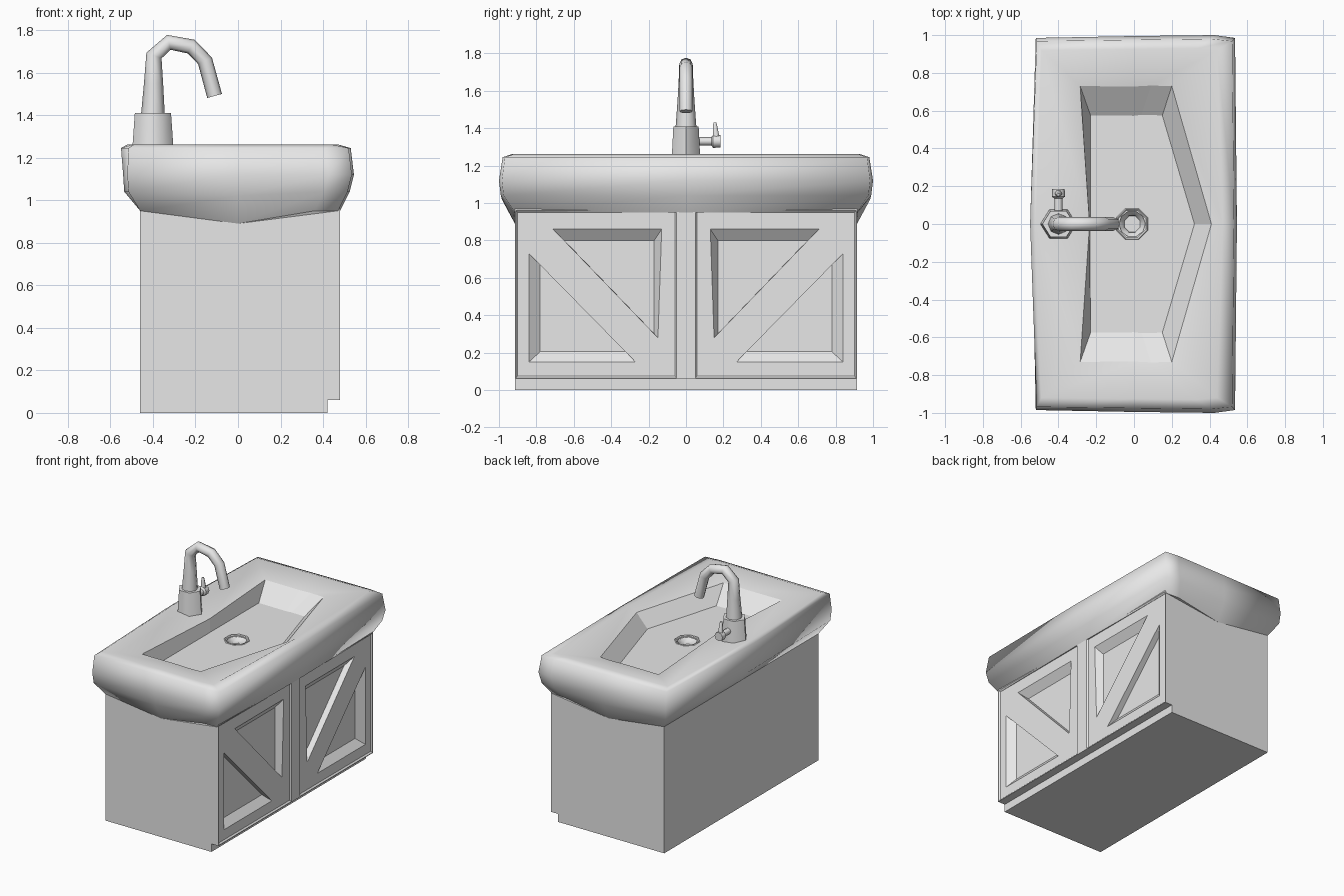
import bpy, bmesh, math
from mathutils import Vector

if "Cube" in bpy.data.objects:
    bpy.data.objects.remove(bpy.data.objects["Cube"])

grey = bpy.data.materials.new("light_grey")
grey.use_nodes = True
grey.diffuse_color = (0.8, 0.8, 0.8, 1)
grey.node_tree.nodes["Principled BSDF"].inputs["Base Color"].default_value = (0.8, 0.8, 0.8, 1)


def finish(name, bm):
    bmesh.ops.recalc_face_normals(bm, faces=bm.faces[:])
    mesh = bpy.data.meshes.new(name)
    bm.to_mesh(mesh)
    bm.free()
    mesh.materials.append(grey)
    obj = bpy.data.objects.new(name, mesh)
    bpy.context.collection.objects.link(obj)
    return obj


def loft(bm, rings, cap_start=True, cap_end=True, smooth_bands=0):
    """Skin a list of equal-length point rings; the first bands may be smooth."""
    loops = [[bm.verts.new(p) for p in ring] for ring in rings]
    n = len(loops[0])
    for band, (a, b) in enumerate(zip(loops, loops[1:])):
        for i in range(n):
            j = (i + 1) % n
            bm.faces.new((a[i], a[j], b[j], b[i])).smooth = band < smooth_bands
    if cap_start:
        bm.faces.new(loops[0])
    if cap_end:
        bm.faces.new(loops[-1])


def circle(center, u, v, ru, rv, sides, turn=0.0):
    c, u, v = Vector(center), Vector(u), Vector(v)
    angles = [turn + math.tau * i / sides for i in range(sides)]
    return [c + u * ru * math.cos(a) + v * rv * math.sin(a) for a in angles]


def carve(target, prisms):
    """Cut tapered prisms, each an outer and an inner (y, z) outline, into the front."""
    bm = bmesh.new()
    for outer, inner, depth in prisms:
        for side in (-1, 1):
            loft(bm, [[(x, side * y, z) for y, z in pts] for x, pts in
                      ((0.52, outer), (target["face_x"], outer), (target["face_x"] - depth, inner))])
    cutter = finish("cutter", bm)
    cutter.hide_render = True
    mod = target.modifiers.new("carve", "BOOLEAN")
    mod.operation, mod.solver, mod.object = "DIFFERENCE", "EXACT", cutter
    bpy.context.view_layer.objects.active = target
    bpy.ops.object.modifier_apply(modifier=mod.name)
    bpy.data.objects.remove(cutter)


def smooth(obj, degrees):
    bpy.ops.object.select_all(action="DESELECT")
    obj.select_set(True)
    bpy.context.view_layer.objects.active = obj
    bpy.ops.object.shade_smooth_by_angle(angle=math.radians(degrees))


# Cabinet with toe kick
profile = [(-0.46, 0), (0.42, 0), (0.42, 0.06), (0.48, 0.06), (0.48, 0.97), (-0.46, 0.97)]
bm = bmesh.new()
loft(bm, [[(x, y, z) for x, z in profile] for y in (-0.915, 0.915)])
cabinet = finish("cabinet", bm)

# Door faces set back from the centre post, then the panels beside each brace
cabinet["face_x"] = 0.48
carve(cabinet, [([(0.05, 0.065), (0.91, 0.065), (0.91, 0.96), (0.05, 0.96)],
                 [(0.06, 0.075), (0.9, 0.075), (0.9, 0.95), (0.06, 0.95)], 0.01)])
cabinet["face_x"] = 0.47
carve(cabinet, [([(0.84, 0.73), (0.84, 0.15), (0.27, 0.15)],
                 [(0.78, 0.67), (0.78, 0.205), (0.324, 0.205)], 0.045),
                ([(0.71, 0.86), (0.13, 0.86), (0.15, 0.28)],
                 [(0.65, 0.8), (0.17, 0.8), (0.17, 0.302)], 0.045)])


# Basin: mirrored rings running from the underside, over the rim, to the drain hole
def basin_ring(front, corner, shoulder, side, back_corner, back):
    half = [front, corner, shoulder, side, back_corner, back]
    return half + [(x, -y, z) for x, y, z in half[-2:0:-1]]


def outline(xf, xfc, xb, xbc, yc, ys, z, z_side=None):
    return basin_ring((xf, 0, z), (xfc, yc, z), (xfc - 0.11, ys, z),
                      (0, ys - 0.005, z_side or z), (xbc, yc, z), (xb, 0, z))


def opening(xf, xfc, xb, xbc, y, z):
    return outline(xf, xfc, xb, xbc, y, y + 0.003, z)


FLOOR = 1.125
floor = opening(0.32, 0.15, -0.23, -0.23, 0.575, FLOOR)


def drain_ring(r, z):
    steps = len(floor)
    return [(-0.01 + r * math.cos(math.tau * i / steps), r * math.sin(math.tau * i / steps), z)
            for i in range(steps)]


rings = [
    outline(0.48, 0.47, -0.46, -0.46, 0.915, 0.92, 0.95, 0.89),
    outline(0.525, 0.515, -0.535, -0.515, 0.975, 0.99, 1.04, 1.02),
    outline(0.545, 0.535, -0.54, -0.52, 0.985, 1.0, 1.12),
    outline(0.53, 0.52, -0.55, -0.515, 0.968, 0.98, 1.245),
    outline(0.47, 0.44, -0.52, -0.49, 0.92, 0.93, 1.262),
    opening(0.41, 0.2, -0.235, -0.285, 0.73, 1.225),
    floor,
    drain_ring(0.07, FLOOR),
    drain_ring(0.06, FLOOR - 0.06),
]
bm = bmesh.new()
loft(bm, rings, smooth_bands=5)
finish("basin", bm)

# Drain funnel
bm = bmesh.new()
loft(bm, [circle((-0.01, 0, FLOOR + dz), (1, 0, 0), (0, 1, 0), r, r, 8, math.pi / 8)
          for r, dz in ((0.09, 0.001), (0.085, 0.006), (0.05, -0.025), (0.045, -0.045))],
     cap_start=False)
smooth(finish("drain", bm), 40)

# Faucet base
bm = bmesh.new()
loft(bm, [circle((-0.4, 0, z), (1, 0, 0), (0, 1, 0), rx, ry, 6)
          for z, rx, ry in ((1.24, 0.097, 0.088), (1.41, 0.085, 0.078))])
smooth(finish("faucet_base", bm), 61)

# Faucet spout: x, z and radius along the bend
path = [(-0.4, 1.4, 0.056), (-0.397, 1.55, 0.045), (-0.395, 1.68, 0.038), (-0.325, 1.742, 0.036),
        (-0.22, 1.722, 0.036), (-0.155, 1.655, 0.036), (-0.11, 1.49, 0.036)]
sections = []
for i, (x, z, r) in enumerate(path):
    a, b = path[max(i - 1, 0)], path[min(i + 1, len(path) - 1)]
    along = Vector((b[0] - a[0], 0, b[1] - a[1])).normalized()
    sections.append(circle((x, 0, z), (0, 1, 0), Vector((0, 1, 0)).cross(along), r, r, 8))
bm = bmesh.new()
loft(bm, sections)
smooth(finish("faucet_spout", bm), 50)

# Handle stub with knob, and its upright lever
bm = bmesh.new()
loft(bm, [circle((-0.4, y, 1.33), (1, 0, 0), (0, 0, 1), r, r, 8)
          for y, r in ((0.06, 0.022), (0.135, 0.022), (0.145, 0.035), (0.185, 0.033))])
smooth(finish("faucet_handle", bm), 50)
bm = bmesh.new()
loft(bm, [circle((-0.4, y, z), (1, 0, 0), (0, 1, 0), r, r, 6)
          for y, z, r in ((0.163, 1.33, 0.023), (0.16, 1.37, 0.018), (0.155, 1.42, 0.012), (0.155, 1.432, 0.008))])
smooth(finish("faucet_lever", bm), 61)
